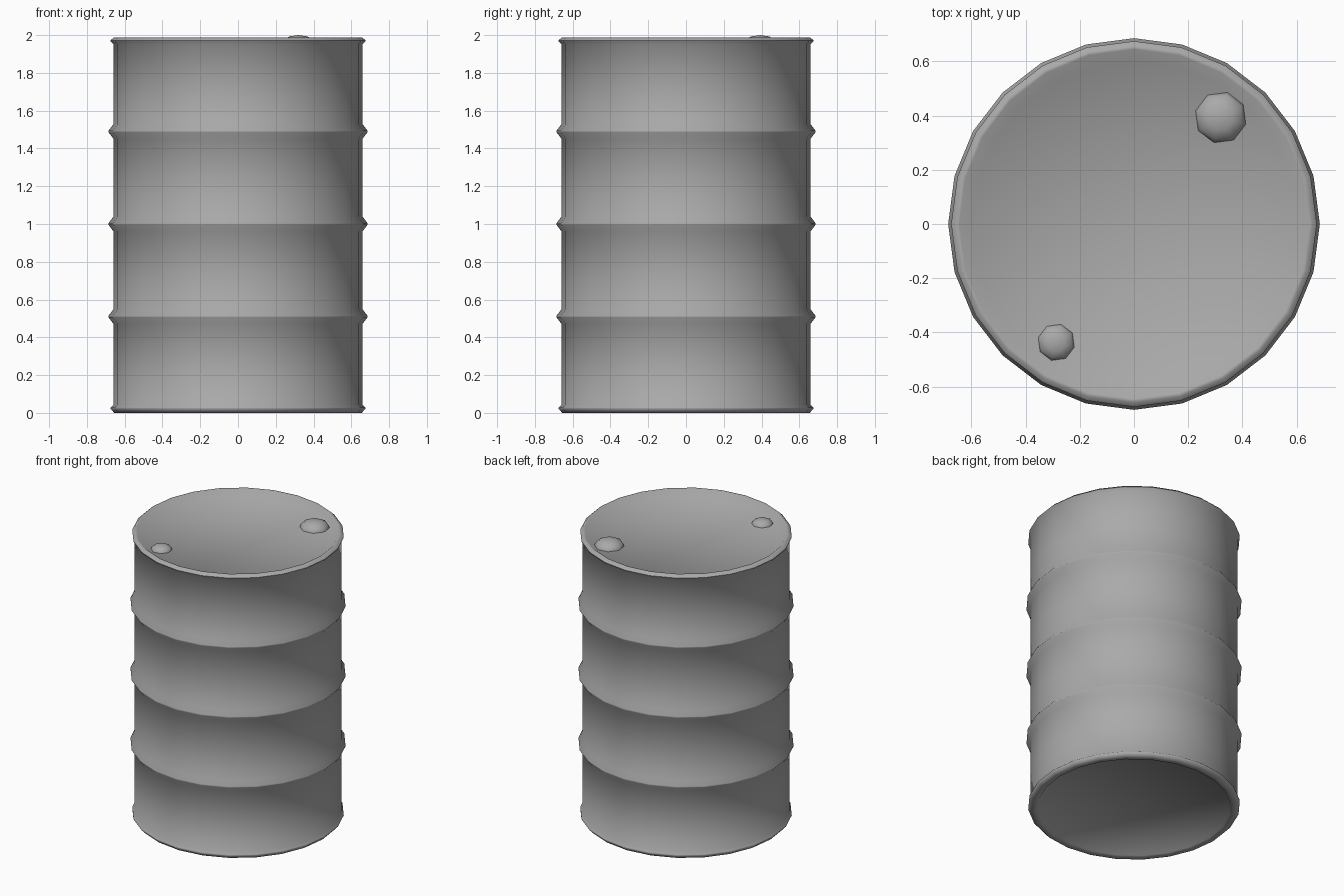
import bpy, bmesh, math

cube = bpy.data.objects.get("Cube")
if cube:
    bpy.data.objects.remove(cube, do_unlink=True)

steel = bpy.data.materials.new("grey steel")
steel.use_nodes = True
colour = (0.4, 0.4, 0.4, 1)
steel.diffuse_color = colour
steel.node_tree.nodes["Principled BSDF"].inputs["Base Color"].default_value = colour


def lathe(name, profile, sides, location=(0, 0, 0), turn=0, sharp=60):
    """Revolve (radius, height) points around z; radius 0 closes to a point."""
    bm = bmesh.new()
    rings = []
    for r, z in profile:
        if r == 0:
            rings.append([bm.verts.new((0, 0, z))] * sides)
            continue
        angles = [turn + i * math.tau / sides for i in range(sides)]
        rings.append([bm.verts.new((r * math.cos(a), r * math.sin(a), z)) for a in angles])
    for low, high in zip(rings, rings[1:]):
        for i in range(sides):
            j = (i + 1) % sides
            corners = [low[i], low[j], high[j], high[i]]
            bm.faces.new(list(dict.fromkeys(corners)))
    bmesh.ops.recalc_face_normals(bm, faces=bm.faces)
    mesh = bpy.data.meshes.new(name)
    bm.to_mesh(mesh)
    bm.free()
    mesh.materials.append(steel)
    obj = bpy.data.objects.new(name, mesh)
    obj.location = location
    bpy.context.collection.objects.link(obj)
    bpy.ops.object.select_all(action="DESELECT")
    obj.select_set(True)
    bpy.context.view_layer.objects.active = obj
    bpy.ops.object.shade_smooth_by_angle(angle=math.radians(sharp))
    return obj


# Barrel: recessed bottom, lower rim, three hoops, upper rim, recessed lid
R = 0.66
bottom = [(0, 0.02), (0.605, 0.02), (0.615, 0.006), (0.655, 0.0)]
lower_rim = [(0.675, 0.022), (0.673, 0.03), (R, 0.042)]
hoops = []
for z in (0.51, 1.0, 1.49):
    hoops += [(R, z - 0.038), (0.686, z - 0.004), (0.686, z + 0.004), (R, z + 0.038)]
upper_rim = [(R, 1.952), (0.673, 1.965), (0.675, 1.972), (0.658, 1.988)]
lid = [(0.645, 1.988), (0.602, 1.952), (0, 1.952)]
lathe("barrel", bottom + lower_rim + hoops + upper_rim + lid, 24)

# Domed bungs on the lid
for name, x, y, r, h in (("large_bung", 0.32, 0.393, 0.097, 0.05),
                         ("small_bung", -0.287, -0.437, 0.07, 0.035)):
    dome = [(r * math.cos(a), h * math.sin(a)) for a in (0, math.pi / 6, math.pi / 3)]
    lathe(name, [(r, -0.01)] + dome + [(0, h)], 8, (x, y, 1.95), math.radians(30), 75)
